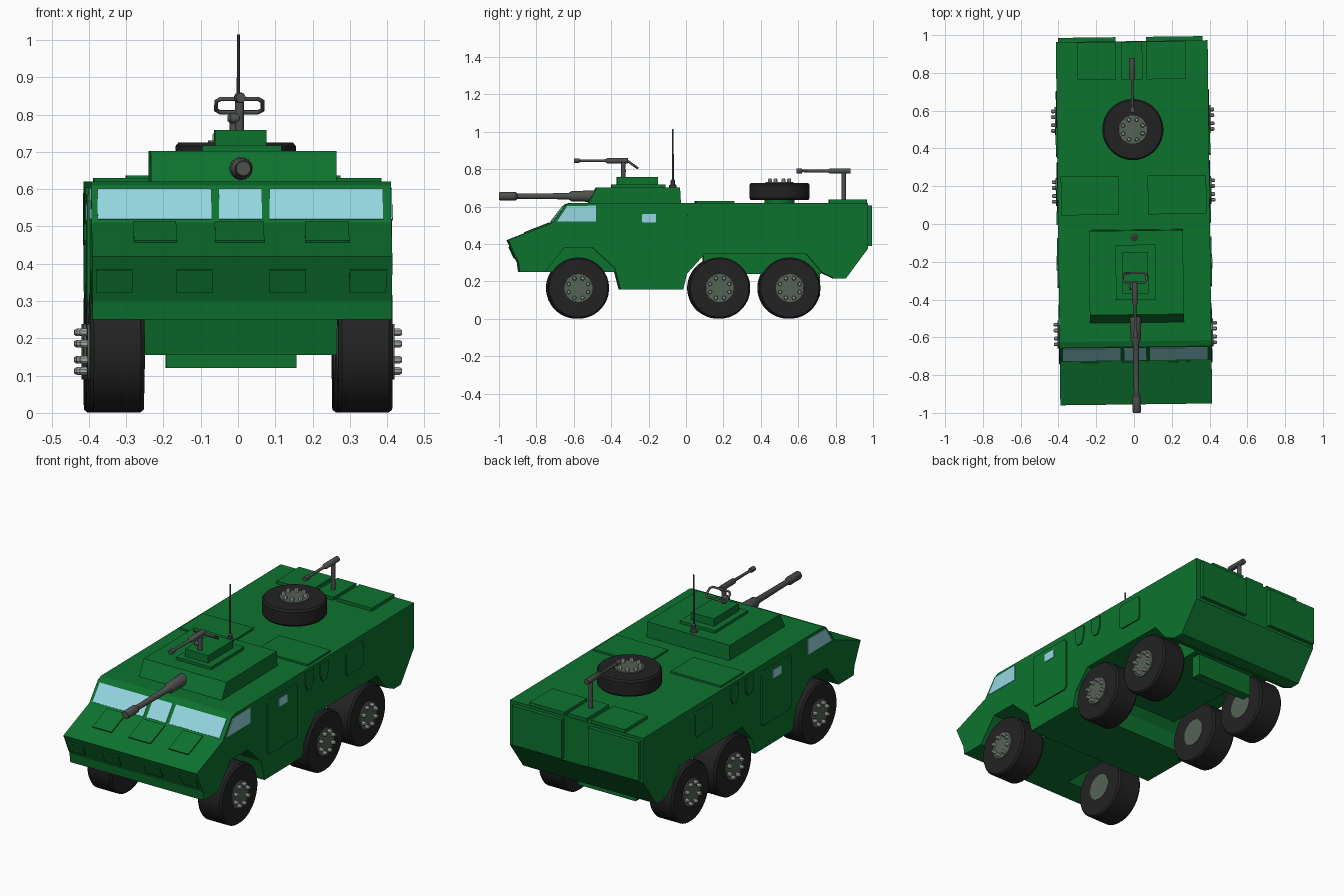
import bpy, bmesh, math
from mathutils import Matrix, Vector

if "Cube" in bpy.data.objects:
    bpy.data.objects.remove(bpy.data.objects["Cube"])


def material(name, rgb):
    m = bpy.data.materials.new(name)
    m.diffuse_color = (*rgb, 1)
    m.use_nodes = True
    m.node_tree.nodes["Principled BSDF"].inputs["Base Color"].default_value = m.diffuse_color
    return m


GREEN = material("armour green", (0.004, 0.17, 0.028))
TIRE = material("tire black", (0.016, 0.016, 0.016))
HUB = material("hub grey green", (0.09, 0.125, 0.09))
METAL = material("gun metal", (0.075, 0.082, 0.075))
BOLT = material("bolt grey", (0.36, 0.38, 0.36))
GLASS = material("window glass", (0.30, 0.68, 0.76))
YAW = Matrix.Rotation(0.0125, 4, 'Z')   # the whole vehicle sits slightly turned
W = 0.402                               # hull half width


def finish(bm, name, mat, smooth=False):
    bmesh.ops.recalc_face_normals(bm, faces=bm.faces)
    bm.transform(YAW)
    me = bpy.data.meshes.new(name)
    bm.to_mesh(me)
    bm.free()
    me.materials.append(mat)
    if smooth:
        for p in me.polygons:
            p.use_smooth = True
        me.set_sharp_from_angle(angle=math.radians(35))
    ob = bpy.data.objects.new(name, me)
    bpy.context.collection.objects.link(ob)
    return ob


def prism(name, pts, x0, x1, mat=GREEN):
    """Extrude a (y, z) outline from x0 to x1."""
    bm = bmesh.new()
    f = bm.faces.new([bm.verts.new((x0, y, z)) for y, z in pts])
    ext = bmesh.ops.extrude_face_region(bm, geom=[f])
    vs = [v for v in ext["geom"] if isinstance(v, bmesh.types.BMVert)]
    bmesh.ops.translate(bm, verts=vs, vec=(x1 - x0, 0, 0))
    return finish(bm, name, mat)


def plate(name, p, q, x0, x1, t, mat=GREEN):
    """Thin slab lying on the line p-q of the side profile."""
    d = (Vector(q) - Vector(p)).normalized()
    n = Vector((-d.y, d.x))
    p, q = Vector(p), Vector(q)
    return prism(name, [p - n * 0.004, q - n * 0.004, q + n * t, p + n * t], x0, x1, mat)


def frustum(name, base, top, z0, z1):
    """Box with separate base and top rectangles (x0, x1, y0, y1)."""
    bm = bmesh.new()
    rings = []
    for (a, b, c, d), z in ((base, z0), (top, z1)):
        rings.append([bm.verts.new(v) for v in ((a, c, z), (b, c, z), (b, d, z), (a, d, z))])
    lo, hi = rings
    bm.faces.new(lo)
    bm.faces.new(hi)
    for i in range(4):
        j = (i + 1) % 4
        bm.faces.new((lo[i], lo[j], hi[j], hi[i]))
    return finish(bm, name, GREEN)


def lathe(name, prof, c, axis, mat, n=20):
    """Turn (radius, offset) points around an axis through c, with end caps."""
    bm = bmesh.new()
    rings = []
    for r, h in prof:
        ring = []
        for i in range(n):
            a = 2 * math.pi * (i + 0.5) / n
            u, v = r * math.cos(a), r * math.sin(a)
            off = {'x': (h, u, v), 'y': (u, h, v), 'z': (u, v, h)}[axis]
            ring.append(bm.verts.new(Vector(c) + Vector(off)))
        rings.append(ring)
    for a, b in zip(rings, rings[1:]):
        for i in range(n):
            j = (i + 1) % n
            bm.faces.new((a[i], a[j], b[j], b[i]))
    bm.faces.new(rings[0])
    bm.faces.new(rings[-1])
    return finish(bm, name, mat, True)


def tube(name, pts, r, closed=False):
    """Round rod following a path."""
    cu = bpy.data.curves.new(name, 'CURVE')
    cu.dimensions = '3D'
    cu.bevel_depth, cu.bevel_resolution, cu.use_fill_caps = r, 2, True
    sp = cu.splines.new('POLY')
    sp.points.add(len(pts) - 1)
    for p, co in zip(sp.points, pts):
        p.co = (*(YAW @ Vector(co)), 1)
    sp.use_cyclic_u = closed
    cu.materials.append(METAL)
    bpy.context.collection.objects.link(bpy.data.objects.new(name, cu))


def chamfered(y0, y1, z0, z1, c):
    return [(y0 + c, z0), (y1 - c, z0), (y1, z0 + c), (y1, z1 - c),
            (y1 - c, z1), (y0 + c, z1), (y0, z1 - c), (y0, z0 + c)]


# Hull: one side profile with the wheel arches, extruded across
prism("hull", [(-0.955, 0.42), (-0.725, 0.51), (-0.648, 0.61), (-0.62, 0.62), (0.968, 0.62),
               (0.968, 0.375), (0.85, 0.215), (0.79, 0.215), (0.725, 0.245), (0.64, 0.345),
               (0.095, 0.345), (0.0, 0.24), (-0.02, 0.155), (-0.355, 0.155), (-0.385, 0.27),
               (-0.505, 0.38), (-0.655, 0.38), (-0.76, 0.25), (-0.893, 0.25), (-0.9, 0.30)], -W, W)
prism("front_axle_housing", [(-0.76, 0.25), (-0.38, 0.25), (-0.38, 0.39), (-0.76, 0.39)], -0.2, 0.2)
prism("rear_axle_housing", [(0.09, 0.24), (0.72, 0.24), (0.72, 0.36), (0.09, 0.36)], -0.2, 0.2)
prism("rear_under_plate", [(0.66, 0.12), (0.715, 0.12), (0.715, 0.25), (0.66, 0.25)], -0.185, 0.165)

# Windscreen panes, bonnet panels and lamp covers on the sloped nose
for x0, x1 in ((-0.385, -0.08), (-0.06, 0.056), (0.076, 0.38)):
    plate("windscreen_pane", (-0.719, 0.518), (-0.656, 0.60), x0, x1, 0.003, GLASS)
for x0, x1 in ((-0.29, -0.175), (-0.072, 0.06), (0.17, 0.288)):
    plate("bonnet_panel", (-0.86, 0.457), (-0.73, 0.508), x0, x1, 0.006)
for x in (-0.34, -0.125, 0.125, 0.34):
    plate("lamp_cover", (-0.9115, 0.325), (-0.939, 0.385), x - 0.052, x + 0.046, 0.006)

# Side details, the same on both sides
for s in (-1, 1):
    a, b = s * (W - 0.004), s * (W + 0.007)
    prism("side_door", chamfered(-0.335, -0.07, 0.285, 0.585, 0.015), a, b)
    prism("door_window", chamfered(-0.24, -0.165, 0.515, 0.56, 0.003), a, s * (W + 0.01), GLASS)
    prism("cab_side_window", [(-0.695, 0.52), (-0.485, 0.52), (-0.485, 0.605), (-0.64, 0.602)],
          a, s * (W + 0.003), GLASS)
    for y in (0.035, 0.165):
        prism("side_pocket", [(y - 0.035, 0.605), (y - 0.033, 0.54), (y - 0.015, 0.505),
                              (y + 0.015, 0.505), (y + 0.033, 0.54), (y + 0.035, 0.605)], a, b)
    prism("side_hatch", chamfered(0.36, 0.515, 0.45, 0.59, 0.012), a, b)

# Roof hatches and rear doors
for x0, x1 in ((-0.385, -0.08), (0.075, 0.385)):
    plate("roof_hatch", (0.05, 0.62), (0.255, 0.62), x0, x1, 0.01)
for x0, x1 in ((-0.29, -0.085), (-0.058, 0.055), (0.075, 0.285)):
    plate("rear_roof_hatch", (0.765, 0.62), (0.965, 0.62), x0, x1, 0.017)
for x0, x1 in ((-0.39, -0.085), (0.075, 0.375)):
    plate("rear_door", (0.968, 0.605), (0.968, 0.39), x0, x1, 0.022)

# Turret in three steps
frustum("turret", (-0.24, 0.258, -0.525, -0.03), (-0.24, 0.258, -0.48, -0.035), 0.615, 0.702)
frustum("turret_hatch_base", (-0.1, 0.112, -0.4, -0.11), (-0.1, 0.112, -0.4, -0.11), 0.70, 0.717)
frustum("turret_hatch", (-0.066, 0.072, -0.37, -0.15), (-0.066, 0.072, -0.37, -0.15), 0.715, 0.758)

# Main gun
lathe("main_gun", [(0.019, -1.0), (0.022, -0.995), (0.022, -0.91), (0.014, -0.90), (0.017, -0.63),
                   (0.028, -0.61), (0.031, -0.50), (0.031, -0.47)], (0.002, 0, 0.655), 'y', METAL)

# Machine guns: front one on the turret, rear one on the roof
GUN = [(0.013, 0), (0.013, 0.03), (0.007, 0.032), (0.008, 0.17), (0.015, 0.18), (0.015, 0.29)]
for part, y, z, base, post in (("front", -0.6, 0.845, 0.75, -0.335), ("rear", 0.59, 0.79, 0.62, 0.843)):
    lathe(part + "_machine_gun", GUN, (0, y, z), 'y', METAL, 12)
    lathe(part + "_gun_post", [(0.012, base), (0.012, z)], (0, post, 0), 'z', METAL, 12)
lathe("front_gun_pivot", [(0.008, -0.02), (0.014, -0.012), (0.014, 0.012), (0.008, 0.02)],
      (-0.012, -0.335, 0.79), 'x', METAL, 12)
tube("front_gun_handle", [(-0.05, -0.31, 0.842), (0.05, -0.31, 0.842), (0.062, -0.3, 0.835),
                          (0.062, -0.268, 0.812), (0.05, -0.26, 0.806), (-0.05, -0.26, 0.806),
                          (-0.062, -0.268, 0.812), (-0.062, -0.3, 0.835)], 0.006, True)

# Antenna
lathe("antenna", [(0.02, 0.70), (0.02, 0.715), (0.012, 0.718), (0.012, 0.74), (0.005, 0.745),
                  (0.004, 1.015)], (0, -0.07, 0), 'z', METAL, 10)


def wheel(name, c, axis, s, r, width):
    """Tire, hub and bolt ring; c is the tire centre, s the outward direction."""
    h = width / 2
    lathe(name + "_tire", [(r * 0.5, -h), (r * 0.95, -h), (r, -h + 0.01), (r, h - 0.01),
                           (r * 0.95, h), (r * 0.5, h)], c, axis, TIRE, 40)
    lathe(name + "_hub", [(0.072, -h - 0.002), (0.078, 0), (0.075, s * (h + 0.006))]
          if s > 0 else [(0.075, -h - 0.006), (0.078, 0), (0.072, h + 0.002)], c, axis, HUB, 24)
    for i in range(8):
        a = math.pi * (i + 0.5) / 4
        u, v = 0.056 * math.cos(a), 0.056 * math.sin(a)
        off = (0, u, v) if axis == 'x' else (u, v, 0)
        lathe(name + "_bolt", [(0.011, s * h), (0.011, s * (h + 0.02)), (0.007, s * (h + 0.026))],
              Vector(c) + Vector(off), axis, BOLT, 8)


for s, side in ((-1, "left"), (1, "right")):
    for y, pos in ((-0.58, "front"), (0.175, "middle"), (0.55, "rear")):
        wheel(side + "_" + pos, (s * 0.333, y, 0.164), 'x', s, 0.164, 0.146)

# Spare wheel lying on the roof
wheel("spare", (0, 0.5, 0.68), 'z', 1, 0.162, 0.09)
lathe("spare_mount", [(0.08, 0.615), (0.08, 0.64)], (0, 0.5, 0), 'z', GREEN, 20)
